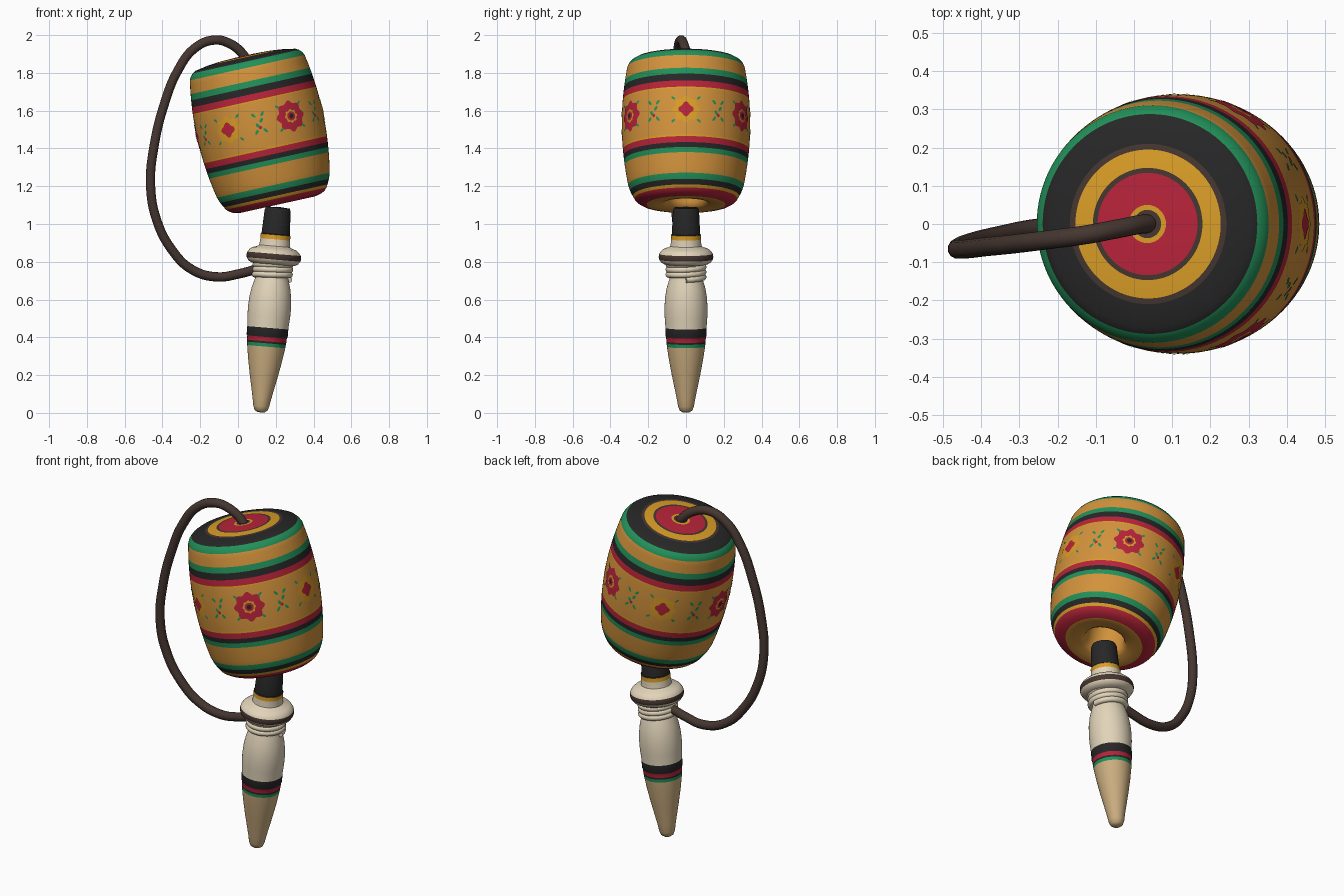
import bpy, bmesh, math
from mathutils import Vector, Matrix

if "Cube" in bpy.data.objects:
    bpy.data.objects.remove(bpy.data.objects["Cube"], do_unlink=True)

COLOURS = {
    "orange": (0.65, 0.29, 0.045), "green": (0.016, 0.28, 0.1),
    "black": (0.02, 0.02, 0.02), "red": (0.48, 0.017, 0.042),
    "yellow": (0.7, 0.34, 0.02), "brown": (0.06, 0.037, 0.03),
    "cream": (0.76, 0.66, 0.49), "tan": (0.61, 0.43, 0.22)}
NAMES = list(COLOURS)
MATS = []
for name, rgb in COLOURS.items():
    m = bpy.data.materials.new(name + "_paint")
    m.use_nodes = True
    m.diffuse_color = (*rgb, 1)
    bsdf = m.node_tree.nodes["Principled BSDF"]
    bsdf.inputs["Base Color"].default_value = (*rgb, 1)
    bsdf.inputs["Roughness"].default_value = 0.6
    MATS.append(m)

BARREL = Matrix.Translation((0.115, 0, 1.53)) @ Matrix.Rotation(math.radians(-12.5), 4, 'Y')
HANDLE = Matrix.Translation((0.12, 0, 0)) @ Matrix.Rotation(math.radians(4.8), 4, 'Y')


def finish(name, bm, matrix, recalc=True):
    if recalc:
        bmesh.ops.recalc_face_normals(bm, faces=bm.faces)
    me = bpy.data.meshes.new(name)
    bm.to_mesh(me)
    bm.free()
    for m in MATS:
        me.materials.append(m)
    me.shade_smooth()
    me.set_sharp_from_angle(angle=math.radians(40))
    ob = bpy.data.objects.new(name, me)
    bpy.context.collection.objects.link(ob)
    ob.matrix_world = matrix
    return ob


def lathe(name, profile, matrix, seg=96):
    """Spin (radius, height, colour) points; the colour paints the strip ending there."""
    bm = bmesh.new()
    rings = []
    for r, z, _ in profile:
        if r == 0:
            rings.append([bm.verts.new((0, 0, z))] * seg)
        else:
            rings.append([bm.verts.new((r * math.cos(a), r * math.sin(a), z))
                          for a in (math.tau * i / seg for i in range(seg))])
    for low, high, point in zip(rings, rings[1:], profile[1:]):
        for i in range(seg):
            j = (i + 1) % seg
            corners = list(dict.fromkeys((low[i], low[j], high[j], high[i])))
            f = bm.faces.new(corners)
            f.material_index = NAMES.index(point[2])
    return finish(name, bm, matrix)


def barrel_radius(s):
    return 0.34 - 0.31 * s * s


# Barrel: bored hole and underside, banded side, ringed top
barrel = [(0, -0.2, "orange"), (0.1, -0.2, "orange"), (0.103, -0.4, "orange"),
          (0.112, -0.422, "orange"), (0.13, -0.434, "orange"), (0.2, -0.438, "orange"),
          (0.208, -0.437, "yellow"), (0.24, -0.43, "red"), (0.26, -0.418, "red"),
          (0.272, -0.405, "red"), (0.281, -0.39, "yellow"), (0.295, -0.363, "black")]
bands = [(-0.332, "green"), (-0.225, "orange"), (-0.198, "green"), (-0.172, "black"),
         (-0.14, "red"), (-0.13, "yellow"), (0.12, "orange"), (0.128, "yellow"),
         (0.163, "red"), (0.2, "black"), (0.233, "green"), (0.305, "orange")]
start = -0.363
for end, colour in bands:
    steps = max(1, round((end - start) / 0.025))
    for k in range(1, steps + 1):
        s = start + (end - start) * k / steps
        barrel.append((barrel_radius(s), s, colour))
    start = end
barrel += [(0.303, 0.322, "green"), (0.288, 0.338, "green"), (0.27, 0.348, "black"),
           (0.21, 0.359, "black"), (0.195, 0.361, "brown"), (0.147, 0.366, "yellow"),
           (0.134, 0.367, "brown"), (0.05, 0.37, "red"), (0.037, 0.37, "yellow"),
           (0, 0.37, "brown")]
lathe("barrel", barrel, BARREL)


def decal(bm, azimuth, height, outline, colour, lift, n=48, rings=5):
    """Paint a thin shape bent onto the barrel side."""
    def place(u, v):
        s = height + v
        a = azimuth + u / barrel_radius(height)
        r = barrel_radius(s) + lift
        return bm.verts.new((r * math.cos(a), r * math.sin(a), s))
    pts = [outline(math.tau * i / n) for i in range(n)]
    centre = place(0, 0)
    inner = None
    for k in range(1, rings + 1):
        ring = [place(u * k / rings, v * k / rings) for u, v in pts]
        for i in range(n):
            j = (i + 1) % n
            corners = ((centre, ring[i], ring[j]) if inner is None
                       else (inner[i], ring[i], ring[j], inner[j]))
            bm.faces.new(corners).material_index = NAMES.index(colour)
        inner = ring


def petals(radius, count, depth):
    def outline(t):
        r = radius * (1 + depth * math.cos(count * t))
        return r * math.cos(t), r * math.sin(t)
    return outline


def leaf(length, width, turn):
    c, s = math.cos(turn), math.sin(turn)

    def outline(t):
        u, v = length * math.cos(t), width * math.sin(t)
        return u * c - v * s, u * s + v * c
    return outline


# Painted flowers alternate red and yellow, with leaf sprigs between
flowers, sprigs = bmesh.new(), bmesh.new()
for i in range(6):
    a = math.radians(60 * i)
    if i % 2:
        layers = [(petals(0.077, 8, 0.1), "red"), (petals(0.034, 8, 0.1), "yellow"),
                  (petals(0.024, 8, 0), "red"), (petals(0.013, 8, 0), "black")]
    else:
        layers = [(petals(0.067, 8, 0.1), "yellow"), (petals(0.035, 4, 0.15), "red")]
    for k, (shape, colour) in enumerate(layers):
        decal(flowers, a, 0.005, shape, colour, 0.002 + 0.0015 * k)
    middle = a + math.radians(30)
    for side in (-1, 1):
        for up in (-1, 1):
            decal(sprigs, middle + side * 0.07, 0.005 + up * 0.045,
                  leaf(0.015, 0.007, side * up * 0.9), "green", 0.002, 12, 2)
            decal(sprigs, a + side * 0.2, 0.005 + up * 0.062,
                  leaf(0.013, 0.006, side * up * 0.7), "green", 0.002, 12, 2)
        decal(sprigs, middle + side * 0.035, 0.005 + side * 0.012,
              leaf(0.014, 0.008, side), "green", 0.002, 12, 2)
    decal(sprigs, middle, -0.02, petals(0.009, 4, 0.1), "red", 0.002, 12, 2)
finish("painted_flowers", flowers, BARREL, False)
finish("painted_leaves", sprigs, BARREL, False)

# Turned handle with pointed grip, collar and peg
handle = [(0, 0.002, "tan"), (0.02, 0.004, "tan"), (0.034, 0.014, "tan"),
          (0.042, 0.035, "tan"), (0.05, 0.08, "tan"), (0.075, 0.2, "tan"),
          (0.09, 0.28, "tan"), (0.101, 0.352, "tan"), (0.103, 0.37, "green"),
          (0.104, 0.38, "black"), (0.105, 0.403, "red"), (0.109, 0.41, "black"),
          (0.109, 0.452, "black"), (0.109, 0.46, "cream"), (0.113, 0.51, "cream"),
          (0.114, 0.56, "cream"), (0.111, 0.61, "cream"), (0.103, 0.66, "cream"),
          (0.09, 0.705, "cream"), (0.085, 0.72, "cream"), (0.085, 0.785, "cream"),
          (0.115, 0.79, "cream"), (0.132, 0.8, "cream"), (0.142, 0.815, "cream"),
          (0.145, 0.828, "brown"), (0.142, 0.845, "brown"), (0.132, 0.86, "cream"),
          (0.117, 0.872, "cream"), (0.095, 0.878, "cream"), (0.082, 0.886, "cream"),
          (0.079, 0.922, "cream"), (0.079, 0.946, "yellow"), (0.075, 0.95, "black"),
          (0.069, 1.075, "black"), (0.063, 1.09, "black"), (0, 1.095, "black")]
lathe("handle", handle, HANDLE, 64)


def cord(name, points, radius, colour, matrix=Matrix()):
    cu = bpy.data.curves.new(name, 'CURVE')
    cu.dimensions = '3D'
    cu.bevel_depth = radius
    cu.bevel_resolution = 4
    cu.use_fill_caps = True
    cu.resolution_u = 6
    sp = cu.splines.new('BEZIER')
    sp.bezier_points.add(len(points) - 1)
    for bp, p in zip(sp.bezier_points, points):
        bp.co = p
        bp.handle_left_type = bp.handle_right_type = 'AUTO'
    cu.materials.append(MATS[NAMES.index(colour)])
    ob = bpy.data.objects.new(name, cu)
    bpy.context.collection.objects.link(ob)
    ob.matrix_world = matrix


# Cord wound below the collar
coil = [(0.092 * math.cos(t), 0.092 * math.sin(t), 0.715 + 0.0265 * t / math.tau)
        for t in (math.tau * i / 12 for i in range(38))]
cord("cord_winding", coil, 0.0165, "cream", HANDLE)

# Looping string from barrel top to handle
loop = [(0.05, 0, 1.86), (0.025, 0, 1.9), (-0.04, -0.012, 1.953), (-0.125, -0.028, 1.974),
        (-0.23, -0.042, 1.93), (-0.32, -0.053, 1.81), (-0.39, -0.06, 1.635),
        (-0.443, -0.066, 1.42), (-0.463, -0.064, 1.21), (-0.432, -0.05, 1.025),
        (-0.352, -0.03, 0.866), (-0.246, -0.01, 0.76), (-0.114, 0, 0.72),
        (0.008, 0, 0.737), (0.11, 0, 0.765)]
cord("string", loop, 0.025, "brown")
